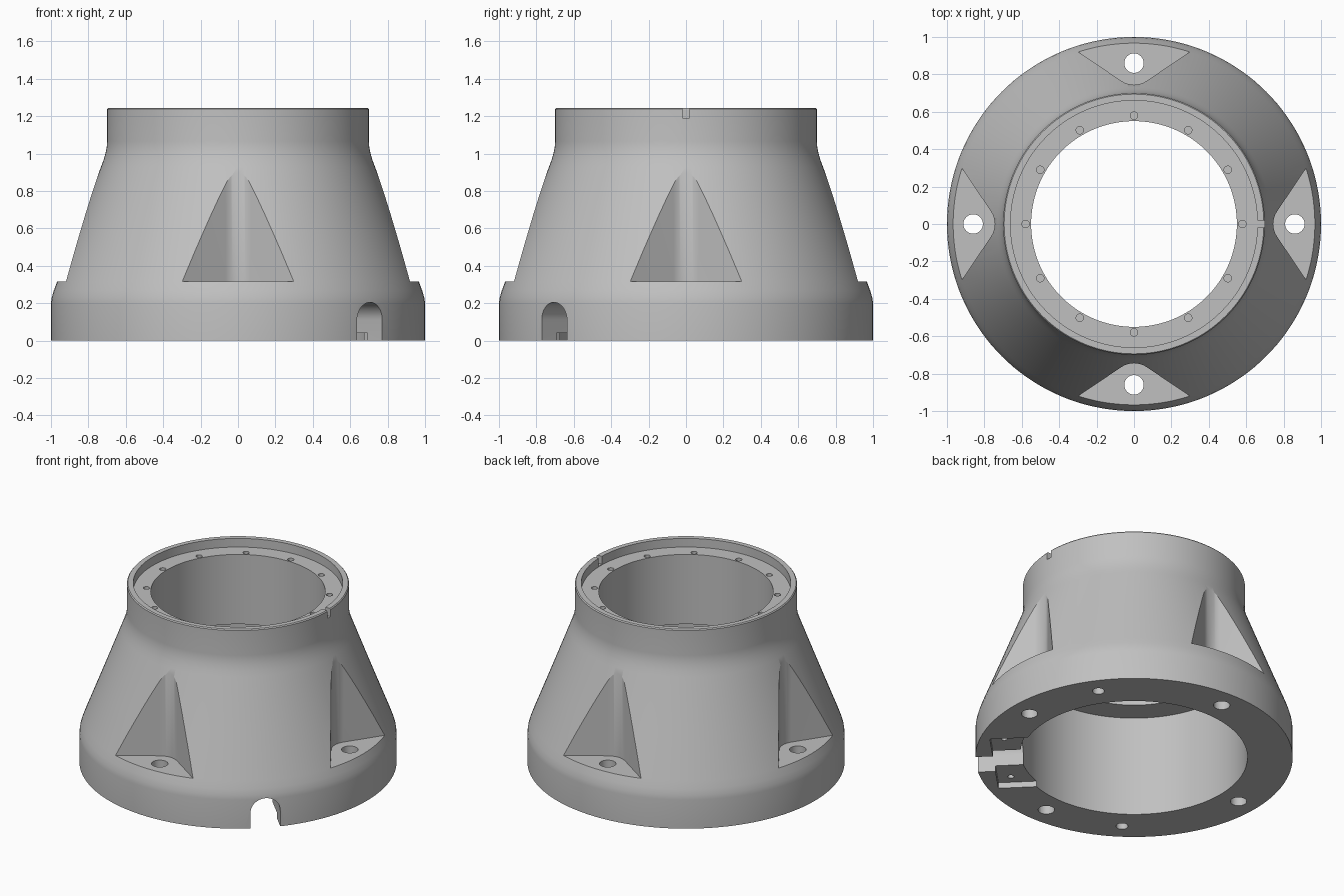
import bpy, bmesh, math
from mathutils import Matrix

if "Cube" in bpy.data.objects:
    bpy.data.objects.remove(bpy.data.objects["Cube"])

SEG = 144
grey = bpy.data.materials.new("light_grey")
grey.diffuse_color = (0.53, 0.53, 0.53, 1)
grey.use_nodes = True
grey.node_tree.nodes["Principled BSDF"].inputs["Base Color"].default_value = grey.diffuse_color


def make_object(name, bm):
    bmesh.ops.recalc_face_normals(bm, faces=bm.faces)
    mesh = bpy.data.meshes.new(name)
    bm.to_mesh(mesh)
    bm.free()
    ob = bpy.data.objects.new(name, mesh)
    bpy.context.collection.objects.link(ob)
    mesh.materials.append(grey)
    return ob


def lathe(name, profile):
    """Closed (radius, z) profile turned around the z axis."""
    bm = bmesh.new()
    rings = []
    for i in range(SEG):
        a = 2 * math.pi * i / SEG
        rings.append([bm.verts.new((r * math.cos(a), r * math.sin(a), z)) for r, z in profile])
    n = len(profile)
    for i in range(SEG):
        p, q = rings[i], rings[(i + 1) % SEG]
        for j in range(n):
            k = (j + 1) % n
            bm.faces.new((p[j], q[j], q[k], p[k]))
    return make_object(name, bm)


def prism(name, outline, low, high, matrix=Matrix()):
    """Outline in the xy plane, extruded from z = low to z = high, then moved."""
    bm = bmesh.new()
    base = [bm.verts.new((x, y, low)) for x, y in outline]
    top = [bm.verts.new((x, y, high)) for x, y in outline]
    n = len(base)
    bm.faces.new(base[::-1])
    bm.faces.new(top)
    for i in range(n):
        j = (i + 1) % n
        bm.faces.new((base[i], base[j], top[j], top[i]))
    bm.transform(matrix)
    return make_object(name, bm)


def arc(cx, cy, r, a0, a1, n):
    return [(cx + r * math.cos(math.radians(a0 + (a1 - a0) * i / n)),
             cy + r * math.sin(math.radians(a0 + (a1 - a0) * i / n))) for i in range(n + 1)]


def rect(x0, x1, y0, y1):
    return [(x0, y0), (x1, y0), (x1, y1), (x0, y1)]


def turn(deg):
    return Matrix.Rotation(math.radians(deg), 4, 'Z')


def hole(name, x, y, r, low, high, matrix=Matrix(), n=24):
    return prism(name, arc(x, y, r, 0, 360, n)[:-1], low, high, matrix)


# Tapered housing with stepped bore and recessed top rim
housing = lathe("flared_housing", [
    (0.715, 0), (1, 0), (1, 0.2), (0.996, 0.23), (0.985, 0.267), (0.967, 0.315),
    (0.857, 0.6), (0.732, 0.93), (0.719, 0.965), (0.709, 1.0), (0.702, 1.035),
    (0.70, 1.065), (0.70, 1.238), (0.694, 1.245), (0.66, 1.245), (0.66, 1.185),
    (0.55, 1.185), (0.55, 0.70), (0.715, 0.70)])

cutters = []

# Four bolt pockets: vertical V shape with a rounded inner corner, plus bolt holes
slope, apex, fillet = 0.67, 0.72, 0.12
centre = apex + fillet * math.hypot(1, slope)
half = math.degrees(math.atan(slope))
pocket = arc(centre, 0, fillet, 180 - half, 180 + half, 14)
pocket += [(apex + slope * 0.6, -0.6), (apex + slope * 0.6, 0.6)]
for i in range(4):
    m = turn(90 * i)
    cutters.append(prism("pocket_cutter", pocket, 0.315, 1.15, m))
    cutters.append(hole("bolt_hole_cutter", 0.86, 0, 0.052, -0.1, 0.5, m, 32))

# Twelve small screw holes in the top ledge
for i in range(12):
    cutters.append(hole("screw_hole_cutter", 0.579, 0, 0.02, 1.12, 1.22, turn(30 * i), 16))

# Two dowel holes in the underside
for a in (35, 235):
    cutters.append(hole("dowel_hole_cutter", 0.868, 0, 0.038, -0.1, 0.12, turn(a)))

# Arched cable slot through the foot, with a shallow plate recess and its screw holes
radial = turn(-45)
stand = Matrix(((0, 0, 1, 0), (1, 0, 0, 0), (0, 1, 0, 0), (0, 0, 0, 1)))
arch = [(-0.095, -0.1), (0.095, -0.1)] + arc(0, 0.11, 0.095, 0, 180, 20)
cutters.append(prism("slot_cutter", arch, 0.6, 1.1, radial @ stand))
cutters.append(prism("recess_cutter", rect(0.5, 0.885, -0.31, 0.31), -0.1, 0.04, radial))
for side in (-1, 1):
    cutters.append(hole("plate_hole_cutter", 0.80, 0.24 * side, 0.02, -0.05, 0.12, radial, 16))

# Key notch in the top rim
cutters.append(prism("notch_cutter", rect(0.63, 0.75, -0.0175, 0.0175), 1.19, 1.3))

# Cut everything, then drop the cutters
bpy.context.view_layer.objects.active = housing
housing.select_set(True)
for c in cutters:
    mod = housing.modifiers.new("cut", 'BOOLEAN')
    mod.operation, mod.solver, mod.object = 'DIFFERENCE', 'EXACT', c
    bpy.ops.object.modifier_apply(modifier=mod.name)
    bpy.data.objects.remove(c)

bpy.ops.object.shade_smooth_by_angle(angle=math.radians(25))
